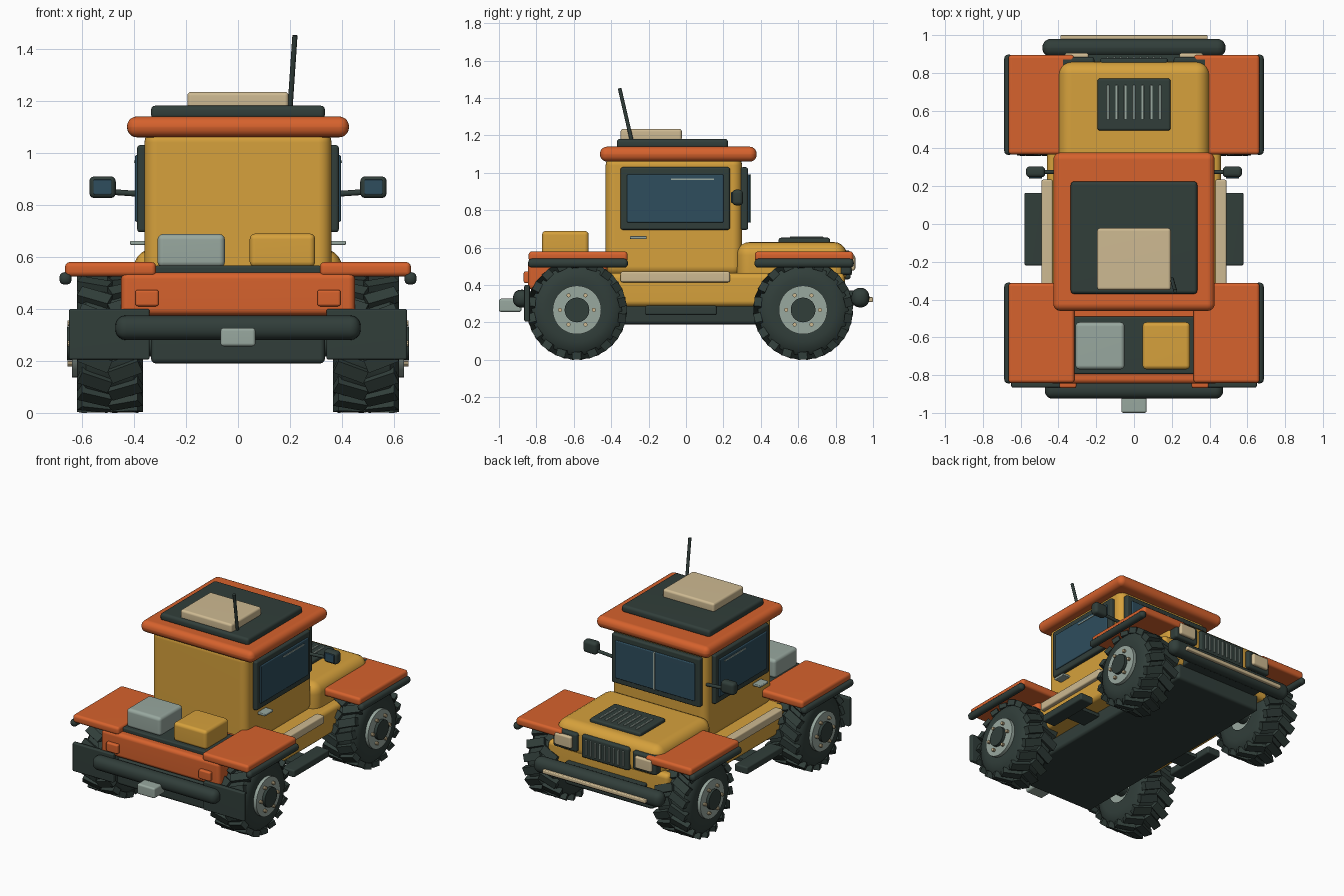
import bpy, bmesh, math
from mathutils import Matrix, Vector

cube = bpy.data.objects.get("Cube")
if cube:
    bpy.data.objects.remove(cube, do_unlink=True)


def material(name, rgb):
    lin = [((c / 255 + 0.055) / 1.055) ** 2.4 for c in rgb] + [1]
    m = bpy.data.materials.new(name)
    m.use_nodes = True
    m.diffuse_color = lin
    node = m.node_tree.nodes["Principled BSDF"]
    node.inputs["Base Color"].default_value = lin
    node.inputs["Roughness"].default_value = 0.7
    return m


YELLOW = material("ochre yellow", (214, 161, 60))
ORANGE = material("burnt orange", (214, 98, 45))
DARK = material("charcoal green", (49, 62, 58))
SAGE = material("sage grey", (152, 168, 159))
CREAM = material("cream", (206, 186, 146))
GLASS = material("blue glass", (46, 77, 93))
parts = []


def finish(bm, name, mat):
    bmesh.ops.recalc_face_normals(bm, faces=bm.faces)
    me = bpy.data.meshes.new(name)
    bm.to_mesh(me)
    bm.free()
    ob = bpy.data.objects.new(name, me)
    bpy.context.collection.objects.link(ob)
    me.materials.append(mat)
    parts.append(ob)
    return ob


def box(name, mat, x, y, z, bevel=0.01, seg=3):
    """Rounded box from (min, max) ranges."""
    bm = bmesh.new()
    bmesh.ops.create_cube(bm, size=1)
    for v in bm.verts:
        v.co = [r[0] + (c + 0.5) * (r[1] - r[0]) for c, r in zip(v.co, (x, y, z))]
    if bevel:
        thin = min(abs(r[1] - r[0]) for r in (x, y, z))
        bmesh.ops.bevel(bm, geom=bm.edges[:], offset=min(bevel, thin * 0.48),
                        segments=seg, profile=0.5, affect='EDGES')
    return finish(bm, name, mat)


def pair(name, mat, x, y, z, bevel=0.01):
    """Box on the +x side and its mirror image."""
    box("left_" + name, mat, x, y, z, bevel)
    box("right_" + name, mat, (-x[1], -x[0]), y, z, bevel)


def add_rod(bm, a, b, radius, sides=16):
    a, b = Vector(a), Vector(b)
    turn = (b - a).to_track_quat('Z', 'Y').to_matrix().to_4x4()
    bmesh.ops.create_cone(bm, cap_ends=True, segments=sides, radius1=radius,
                          radius2=radius, depth=(b - a).length,
                          matrix=Matrix.Translation((a + b) / 2) @ turn)


def rod(name, mat, a, b, radius, sides=16):
    bm = bmesh.new()
    add_rod(bm, a, b, radius, sides)
    return finish(bm, name, mat)


# Chassis and lower body
box("chassis", DARK, (-.335, .335), (-.84, .84), (.19, .37), .02)
box("lower_body", YELLOW, (-.46, .46), (-.46, .85), (.285, .465), .03)
box("rear_body", ORANGE, (-.45, .45), (-.845, -.42), (.375, .54), .025)
box("hood", YELLOW, (-.40, .40), (.27, .86), (.40, .63), .07, 5)
pair("sill", CREAM, (.43, .49), (-.35, .235), (.415, .472))
pair("step", DARK, (.48, .58), (-.22, .165), (.24, .29))
pair("step_bracket", DARK, (.32, .50), (-.10, .05), (.25, .275), .005)

# Cabin and roof
box("cabin", YELLOW, (-.36, .36), (-.43, .30), (.45, 1.09), .05, 5)
box("roof", ORANGE, (-.427, .427), (-.46, .378), (1.06, 1.14), .038, 5)
box("roof_pad", DARK, (-.335, .335), (-.37, .225), (1.13, 1.182), .018)
box("roof_box", CREAM, (-.195, .195), (-.35, -.022), (1.17, 1.235), .015)
rod("antenna", DARK, (.2, -.29, 1.17), (.219, -.355, 1.452), .01)

# Windows and door handles
pair("side_window_frame", DARK, (.35, .388), (-.35, .235), (.695, 1.03), .012)
pair("side_window_glass", GLASS, (.37, .396), (-.315, .2), (.735, .992), .006)
pair("window_glint", SAGE, (.39, .4), (-.08, .15), (.962, .970), 0)
pair("door_handle", SAGE, (.355, .415), (-.3, -.21), (.646, .662), .005)
box("windshield_frame", DARK, (-.335, .335), (.29, .332), (.695, 1.03), .012)
box("windshield_glass", GLASS, (-.30, .30), (.31, .342), (.735, .992), .006)
box("windshield_divider", SAGE, (-.006, .006), (.33, .348), (.735, .992), 0)

# Mirrors
pair("mirror", DARK, (.47, .572), (.247, .305), (.826, .91), .02)
pair("mirror_glass", GLASS, (.486, .556), (.241, .26), (.84, .897), .004)
for s, side in ((1, "left"), (-1, "right")):
    rod(side + "_mirror_arm", DARK, (s * .35, .275, .84), (s * .49, .275, .85), .011)

# Hood vent, grille and headlights
box("hood_vent", DARK, (-.193, .193), (.495, .77), (.61, .653), .012)
for i in range(7):
    x = (i - 3) * .046
    box("vent_slat", SAGE, (x - .007, x + .007), (.555, .735), (.645, .659), .002, 1)
box("grille", DARK, (-.18, .18), (.83, .88), (.43, .585), .015)
for i in range(9):
    x = (i - 4) * .035
    box("grille_bar", SAGE, (x - .006, x + .006), (.87, .888), (.455, .56), .002, 1)
pair("headlight_housing", DARK, (.21, .39), (.82, .885), (.455, .58), .015)
pair("headlight", CREAM, (.24, .367), (.86, .905), (.478, .56), .012)

# Bumpers, hitch and mud flaps
box("grille_bumper", DARK, (-.485, .485), (.885, .98), (.28, .385), .045, 5)
box("bumper_strip", CREAM, (-.39, .39), (.965, 1.0), (.31, .335), .006)
box("cargo_bumper", DARK, (-.472, .472), (-.925, -.83), (.28, .375), .042, 5)
box("bumper_mount", DARK, (-.3, .3), (.8, .92), (.29, .37), .01)
box("hitch", SAGE, (-.067, .067), (-1.0, -.88), (.256, .327), .012)
pair("mud_flap", DARK, (.34, .65), (-.865, -.835), (.205, .40), .008)
pair("tail_light", ORANGE, (.305, .395), (-.868, -.83), (.41, .473), .01)

# Cargo tray with two boxes
box("cargo_tray", DARK, (-.32, .32), (-.795, -.49), (.50, .567), .01)
box("grey_cargo_box", SAGE, (-.31, -.05), (-.77, -.52), (.56, .688), .022)
box("yellow_cargo_box", YELLOW, (.045, .297), (-.77, -.52), (.56, .69), .022)

# Fenders with dark outer trim
for name, y0, y1 in (("front_fender", -.842, -.312), ("back_fender", .368, .895)):
    pair(name, ORANGE, (.315, .665), (y0, y1), (.525, .58), .018)
    pair(name + "_trim", DARK, (.64, .687), (y0 - .002, y1 + .002), (.493, .541), .02)


def tyre(name, s, y, z):
    """Lathed carcass with two rows of slanted lugs."""
    bm = bmesh.new()
    profile = [(.37, .10), (.365, .17), (.375, .215), (.40, .242), (.585, .242),
               (.61, .215), (.62, .17), (.615, .125), (.59, .10)]
    vs = [bm.verts.new((s * x, y, z + r)) for x, r in profile]
    es = [bm.edges.new(e) for e in zip(vs, vs[1:])]
    bmesh.ops.spin(bm, geom=vs + es, cent=(0, y, z), axis=(1, 0, 0),
                   angle=math.tau, steps=40, use_merge=True)
    bmesh.ops.remove_doubles(bm, verts=bm.verts[:], dist=.0005)
    count = 18
    for row, x in ((-1, .434), (1, .551)):
        for i in range(count):
            a = math.tau * (i + row * .25) / count
            m = (Matrix.Translation((s * x, y, z)) @ Matrix.Rotation(a, 4, 'X')
                 @ Matrix.Translation((0, 0, .244))
                 @ Matrix.Rotation(s * row * math.radians(22), 4, 'Z')
                 @ Matrix.Diagonal((.125, .052, .04, 1)))
            bmesh.ops.create_cube(bm, size=1, matrix=m)
    finish(bm, name, DARK)


# Wheels
for end, y in (("front", -.583), ("back", .626)):
    for s, side in ((1, "left"), (-1, "right")):
        z, name = .267, end + "_" + side
        tyre(name + "_tyre", s, y, z)
        rod(name + "_rim", SAGE, (s * .40, y, z), (s * .638, y, z), .13, 40)
        rod(name + "_hub", DARK, (s * .60, y, z), (s * .658, y, z), .066, 32)
        rod(name + "_axle", DARK, (s * .30, y, z), (s * .42, y, z), .05)
        bm = bmesh.new()
        for i in range(6):
            a = math.tau * i / 6
            py, pz = y + .09 * math.cos(a), z + .09 * math.sin(a)
            add_rod(bm, (s * .62, py, pz), (s * .655, py, pz), .011, 10)
        finish(bm, name + "_bolts", CREAM)

# Smooth shading that keeps hard edges
bpy.ops.object.select_all(action='DESELECT')
for ob in parts:
    ob.select_set(True)
bpy.context.view_layer.objects.active = parts[0]
bpy.ops.object.shade_smooth_by_angle(angle=math.radians(35))
for ob in parts:
    ob.modifiers.new("Even normals", 'WEIGHTED_NORMAL').keep_sharp = True
